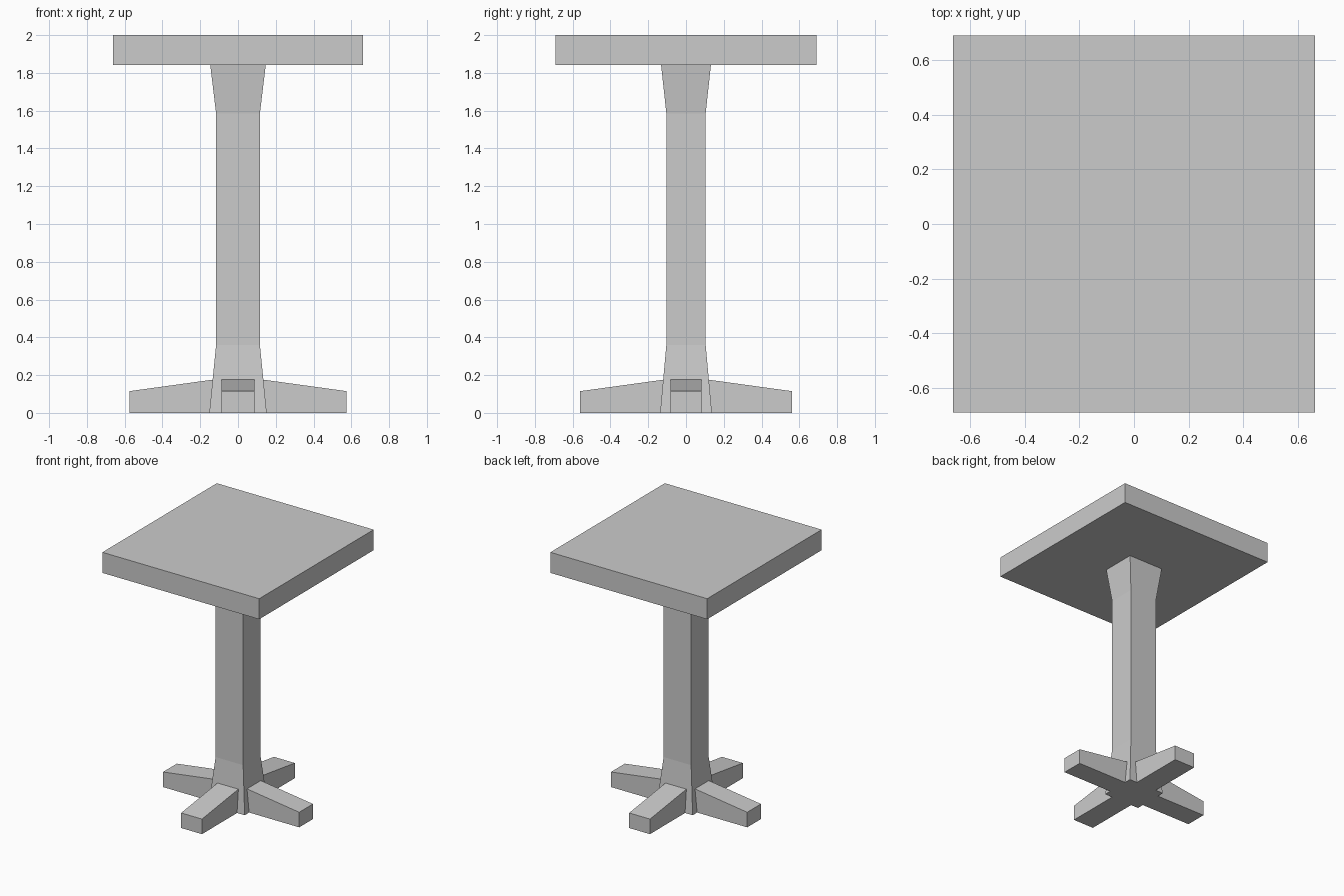
import bpy, bmesh
from mathutils import Matrix

if "Cube" in bpy.data.objects:
    bpy.data.objects.remove(bpy.data.objects["Cube"])

grey = bpy.data.materials.new("plain grey")
grey.diffuse_color = (0.6, 0.6, 0.6, 1.0)
grey.use_nodes = True
grey.node_tree.nodes["Principled BSDF"].inputs["Base Color"].default_value = grey.diffuse_color


def lofted_box(name, sections):
    """Skin rectangular sections (x0, x1, y0, y1, z) stacked from bottom to top."""
    bm = bmesh.new()
    rings = [[bm.verts.new(p) for p in
              ((x0, y0, z), (x1, y0, z), (x1, y1, z), (x0, y1, z))]
             for x0, x1, y0, y1, z in sections]
    for a, b in zip(rings, rings[1:]):
        for i in range(4):
            j = (i + 1) % 4
            bm.faces.new((a[i], a[j], b[j], b[i]))
    bm.faces.new(rings[0][::-1])
    bm.faces.new(rings[-1])
    return finish(name, bm)


def finish(name, bm):
    bmesh.ops.recalc_face_normals(bm, faces=bm.faces)
    me = bpy.data.meshes.new(name)
    bm.to_mesh(me)
    bm.free()
    me.materials.append(grey)
    ob = bpy.data.objects.new(name, me)
    bpy.context.collection.objects.link(ob)
    return ob


def foot(name, reach, half_width, inner, quarter_turns):
    """Foot with a sloping top: side profile extruded across its width."""
    bm = bmesh.new()
    profile = [(inner, 0), (reach, 0), (reach, 0.115), (inner, 0.177)]
    face = bm.faces.new([bm.verts.new((x, -half_width, z)) for x, z in profile])
    ext = bmesh.ops.extrude_face_region(bm, geom=[face])
    verts = [g for g in ext["geom"] if isinstance(g, bmesh.types.BMVert)]
    bmesh.ops.translate(bm, verts=verts, vec=(0, 2 * half_width, 0))
    turn = Matrix.Rotation(quarter_turns * 1.5707963268, 4, 'Z')
    bmesh.ops.transform(bm, matrix=turn, verts=bm.verts)
    return finish(name, bm)


# Table top
lofted_box("table_top", [(-0.662, 0.662, -0.69, 0.69, z) for z in (1.843, 2.0)])

# Column, flared at both ends
lofted_box("column", [(-x, x, -y, y, z) for x, y, z in (
    (0.152, 0.137, 0.0), (0.116, 0.104, 0.36),
    (0.116, 0.104, 1.585), (0.147, 0.132, 1.843))])

# Four feet
foot("right_foot", 0.575, 0.083, 0.125, 0)
foot("back_foot", 0.56, 0.088, 0.11, 1)
foot("left_foot", 0.575, 0.083, 0.125, 2)
foot("front_foot", 0.56, 0.088, 0.11, 3)
